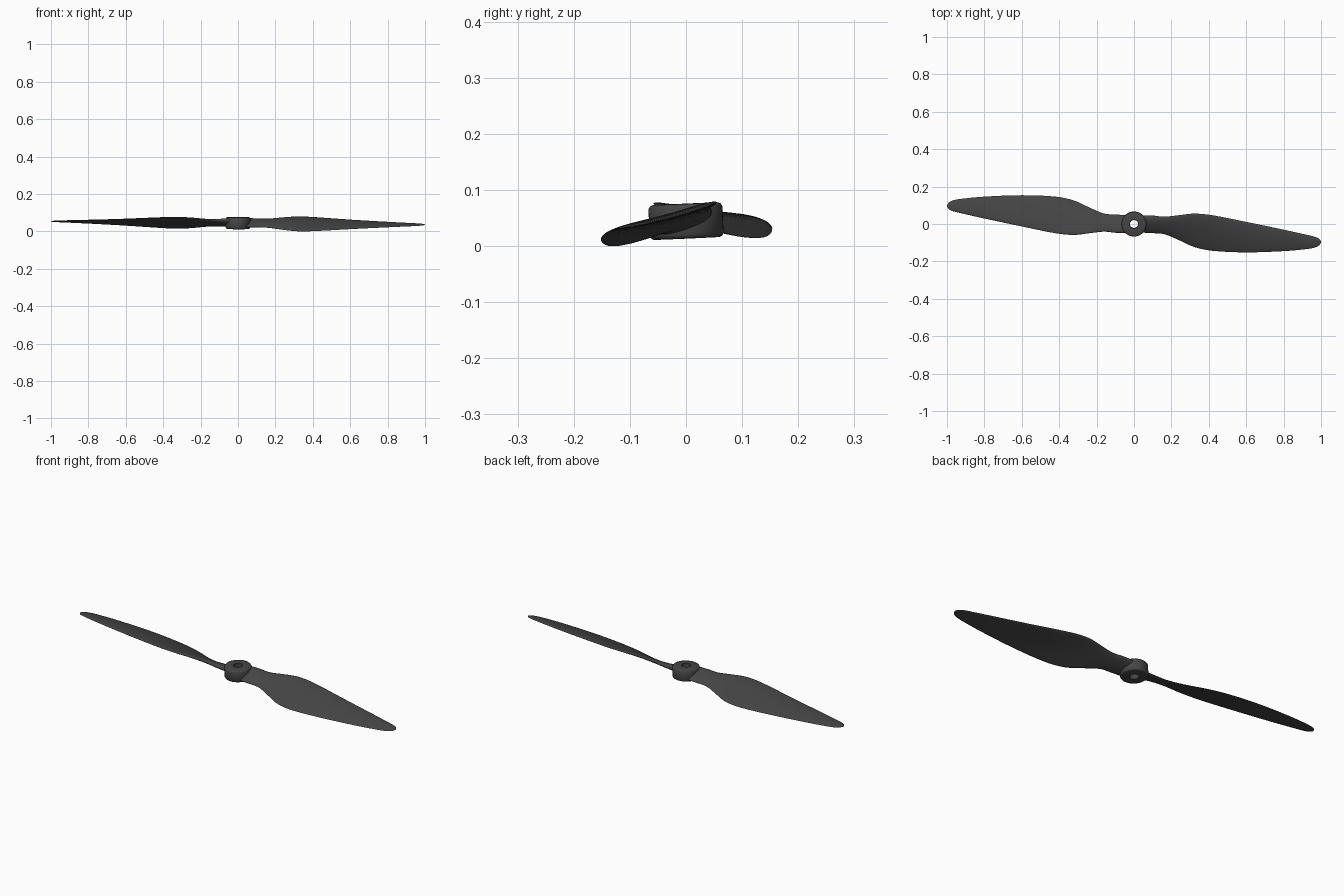
import bpy, bmesh, math
from mathutils import Matrix, Vector

if "Cube" in bpy.data.objects:
    bpy.data.objects.remove(bpy.data.objects["Cube"])

MID_Z = 0.045
# the whole propeller rests at a very slight tilt
TILT = (Matrix.Translation((0, 0, MID_Z))
        @ Matrix.Rotation(math.radians(2.6), 4, 'X')
        @ Matrix.Rotation(math.radians(0.25), 4, 'Y'))

dark = bpy.data.materials.new("dark_plastic")
dark.diffuse_color = (0.06, 0.06, 0.06, 1)
dark.use_nodes = True
dark.node_tree.nodes["Principled BSDF"].inputs["Base Color"].default_value = dark.diffuse_color

# blade stations: x, rear edge y, front edge y, pitch slope, thickness
STATIONS = [
    (0.045, 0.047, -0.047, 0.36, 0.034),
    (0.10, 0.046, -0.050, 0.38, 0.026),
    (0.16, 0.040, -0.055, 0.42, 0.020),
    (0.23, 0.047, -0.083, 0.43, 0.017),
    (0.32, 0.057, -0.124, 0.385, 0.015),
    (0.42, 0.048, -0.145, 0.33, 0.014),
    (0.60, 0.012, -0.153, 0.255, 0.012),
    (0.80, -0.030, -0.146, 0.19, 0.010),
    (0.92, -0.057, -0.135, 0.15, 0.008),
    (0.965, -0.068, -0.127, 0.13, 0.007),
    (0.99, -0.079, -0.115, 0.12, 0.005),
    (0.999, -0.091, -0.101, 0.12, 0.003),
]


def smooth_stations(steps=4):
    """Catmull-Rom interpolation between the blade stations."""
    pts = [STATIONS[0]] + STATIONS + [STATIONS[-1]]
    out = []
    for i in range(1, len(pts) - 2):
        p0, p1, p2, p3 = pts[i - 1:i + 3]
        h = p2[0] - p1[0]
        for k in range(steps):
            t = k / steps
            row = [p1[0] + t * h]
            for c in range(1, 5):
                m1 = (p2[c] - p0[c]) / (p2[0] - p0[0]) * h
                m2 = (p3[c] - p1[c]) / (p3[0] - p1[0]) * h
                row.append((2*t**3 - 3*t*t + 1) * p1[c] + (t**3 - 2*t*t + t) * m1
                           + (3*t*t - 2*t**3) * p2[c] + (t**3 - t*t) * m2)
            out.append(row)
    out.append(STATIONS[-1])
    return out


def finish(bm, name, matrix, angle):
    bmesh.ops.recalc_face_normals(bm, faces=bm.faces)
    bm.transform(matrix)
    mesh = bpy.data.meshes.new(name)
    bm.to_mesh(mesh)
    bm.free()
    obj = bpy.data.objects.new(name, mesh)
    bpy.context.collection.objects.link(obj)
    mesh.materials.append(dark)
    bpy.ops.object.select_all(action='DESELECT')
    obj.select_set(True)
    bpy.context.view_layer.objects.active = obj
    bpy.ops.object.shade_smooth_by_angle(angle=math.radians(angle))
    return obj


def make_blade(name, turn):
    bm = bmesh.new()
    n = 24
    rings = []
    for x, rear, front, slope, thick in smooth_stations():
        ring = []
        for i in range(n):
            a = 2 * math.pi * i / n
            u = math.cos(a)
            y = (rear + front) / 2 + (rear - front) / 2 * u
            camber = 0.025 * (rear - front) * (0.5 - u * u)
            # fuller toward the leading edge, thin toward the trailing edge
            z = (slope * (rear - front) / 2 * u + camber
                 + thick / 2 * math.sin(a) * (1 + 0.25 * u))
            ring.append(bm.verts.new((x, y, z)))
        rings.append(ring)
    for r0, r1 in zip(rings, rings[1:]):
        for i in range(n):
            j = (i + 1) % n
            bm.faces.new((r0[i], r0[j], r1[j], r1[i]))
    bm.faces.new(rings[0])
    bm.faces.new(rings[-1])
    finish(bm, name, TILT @ Matrix.Rotation(turn, 4, 'Z'), 50)


# two identical blades, half a turn apart
make_blade("blade_right", 0)
make_blade("blade_left", math.pi)

# hub: turned ring with rounded rims and a shaft hole
profile = [(0.022, -0.031), (0.058, -0.031), (0.063, -0.029), (0.066, -0.024),
           (0.066, 0.024), (0.063, 0.029), (0.058, 0.031), (0.022, 0.031)]
bm = bmesh.new()
seg = 48
loops = [[bm.verts.new((r * math.cos(2 * math.pi * i / seg),
                        r * math.sin(2 * math.pi * i / seg), z))
          for i in range(seg)] for r, z in profile]
for a, b in zip(loops, loops[1:] + loops[:1]):
    for i in range(seg):
        j = (i + 1) % seg
        bm.faces.new((a[i], a[j], b[j], b[i]))
finish(bm, "hub", TILT, 40)

# settle the lowest point on the ground
low = min(v.co.z for o in bpy.data.objects for v in o.data.vertices)
for o in bpy.data.objects:
    o.data.transform(Matrix.Translation(Vector((0, 0, -low))))
